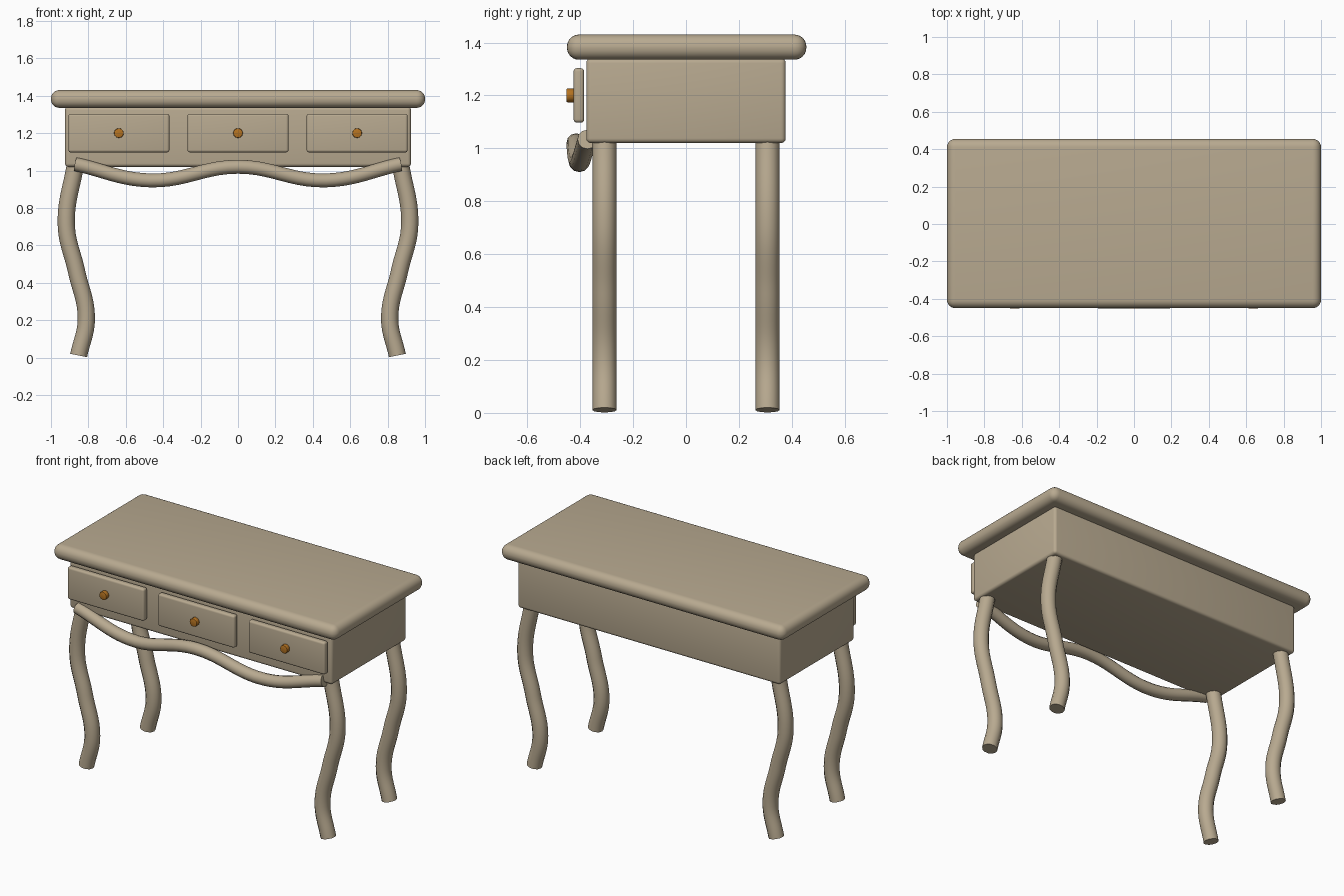
import bpy
import math

if "Cube" in bpy.data.objects:
    bpy.data.objects.remove(bpy.data.objects["Cube"], do_unlink=True)


def make_material(name, color):
    mat = bpy.data.materials.new(name)
    mat.use_nodes = True
    mat.diffuse_color = color
    mat.node_tree.nodes["Principled BSDF"].inputs["Base Color"].default_value = color
    return mat


wood = make_material("beige wood", (0.48, 0.40, 0.28, 1))
brass = make_material("orange brass", (0.46, 0.17, 0.015, 1))


def activate(obj):
    bpy.ops.object.select_all(action="DESELECT")
    obj.select_set(True)
    bpy.context.view_layer.objects.active = obj


def finish(obj, name, mat, angle=35):
    obj.name = name
    obj.data.materials.append(mat)
    activate(obj)
    bpy.ops.object.shade_smooth_by_angle(angle=math.radians(angle))


def bevel(obj, width, segments):
    mod = obj.modifiers.new("Rounded edges", "BEVEL")
    mod.width = width
    mod.segments = segments
    activate(obj)
    bpy.ops.object.modifier_apply(modifier=mod.name)


def rounded_box(name, low, high, width, segments):
    center = [(a + b) / 2 for a, b in zip(low, high)]
    bpy.ops.mesh.primitive_cube_add(size=1, location=center)
    obj = bpy.context.object
    obj.scale = [b - a for a, b in zip(low, high)]
    bpy.ops.object.transform_apply(location=False, rotation=False, scale=True)
    bevel(obj, width, segments)
    finish(obj, name, wood)


def tube(name, points, radius):
    curve = bpy.data.curves.new(name, "CURVE")
    curve.dimensions = "3D"
    curve.bevel_depth = radius
    curve.bevel_resolution = 4
    curve.resolution_u = 10
    curve.use_fill_caps = True
    spline = curve.splines.new("BEZIER")
    spline.bezier_points.add(len(points) - 1)
    for knot, point in zip(spline.bezier_points, points):
        knot.co = point
        knot.handle_left_type = knot.handle_right_type = "AUTO"
    obj = bpy.data.objects.new(name, curve)
    bpy.context.collection.objects.link(obj)
    activate(obj)
    bpy.ops.object.convert(target="MESH")
    finish(bpy.context.object, name, wood, 50)


# Table top and drawer case
rounded_box("table_top", (-1, -0.45, 1.335), (1, 0.455, 1.43), 0.045, 6)
rounded_box("drawer_case", (-0.925, -0.377, 1.02), (0.925, 0.377, 1.34), 0.018, 4)

# Drawer fronts with knobs
for side, x in (("right", -0.637), ("middle", 0), ("left", 0.637)):
    rounded_box(side + "_drawer_front", (x - 0.27, -0.425, 1.097),
                (x + 0.27, -0.385, 1.303), 0.013, 4)
    bpy.ops.mesh.primitive_cylinder_add(vertices=12, radius=0.026, depth=0.03,
                                        location=(x, -0.437, 1.2),
                                        rotation=(math.pi / 2, 0, 0))
    knob = bpy.context.object
    bevel(knob, 0.004, 2)
    finish(knob, side + "_drawer_knob", brass)

# Curved legs, bowed outward above and inward below
leg_profile = [(0.852, 0.011), (0.811, 0.21), (0.863, 0.46), (0.918, 0.71), (0.868, 1.04)]
for side, sx in (("left", 1), ("right", -1)):
    for end, y in (("front", -0.308), ("back", 0.308)):
        tube(f"{end}_{side}_leg", [(sx * x, y, z) for x, z in leg_profile], 0.046)

# Wavy front rail, bowed forward in the middle
half_rail = [(0.47, -0.403, 0.947), (0.87, -0.373, 1.034)]
rail = ([(-x, y, z) for x, y, z in reversed(half_rail)]
        + [(0, -0.415, 1.02)] + half_rail)
tube("wavy_front_rail", rail, 0.037)
